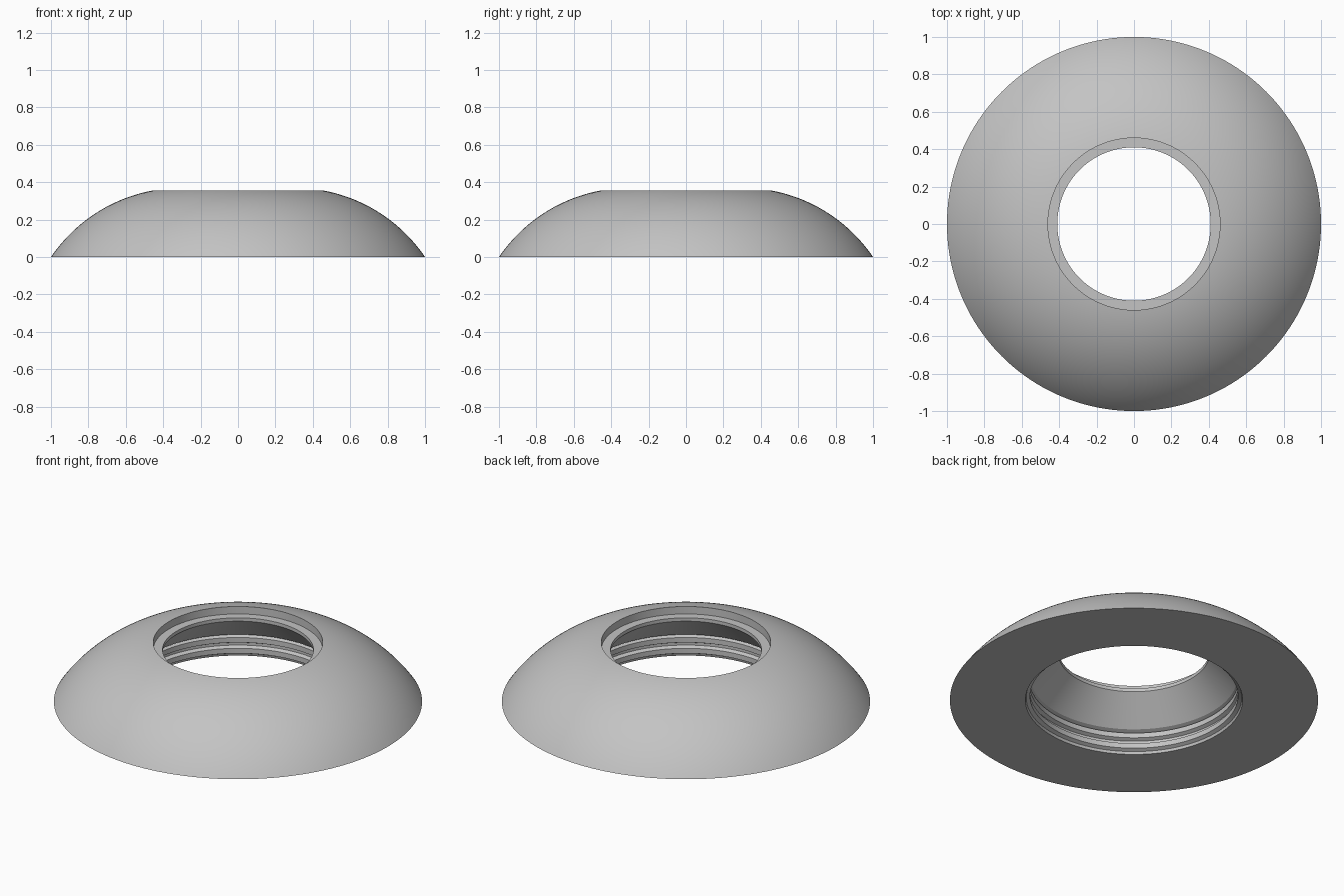
import bpy
import bmesh
from math import atan2, cos, sin, hypot, radians, tau
from mathutils import Vector

cube = bpy.data.objects.get("Cube")
if cube:
    bpy.data.objects.remove(cube, do_unlink=True)

# Single satin grey finish
grey = bpy.data.materials.new("satin grey")
grey.use_nodes = True
colour = (0.55, 0.55, 0.55, 1)
grey.diffuse_color = colour
grey.node_tree.nodes["Principled BSDF"].inputs["Base Color"].default_value = colour

SEGMENTS = 160
RIM_R, RIM_Z = 0.46, 0.355


def dome_arc(steps):
    """Circular arc from the base edge up to the top rim."""
    cr, cz = 0.302, -0.474
    radius = hypot(1 - cr, cz)
    start = atan2(-cz, 1 - cr)
    end = atan2(RIM_Z - cz, RIM_R - cr)
    angles = [start + (end - start) * i / steps for i in range(steps + 1)]
    return [(cr + radius * cos(a), cz + radius * sin(a)) for a in angles]


def revolve(name, profile):
    """Spin a closed (radius, height) profile around the z axis."""
    bm = bmesh.new()
    verts = [bm.verts.new((r, 0, z)) for r, z in profile]
    edges = [bm.edges.new((a, b)) for a, b in zip(verts, verts[1:] + verts[:1])]
    bmesh.ops.spin(bm, geom=verts + edges, cent=Vector(), axis=Vector((0, 0, 1)),
                   angle=tau, steps=SEGMENTS, use_merge=True)
    bmesh.ops.remove_doubles(bm, verts=bm.verts, dist=0.0001)
    bmesh.ops.recalc_face_normals(bm, faces=bm.faces)
    mesh = bpy.data.meshes.new(name)
    bm.to_mesh(mesh)
    bm.free()
    mesh.materials.append(grey)
    obj = bpy.data.objects.new(name, mesh)
    bpy.context.collection.objects.link(obj)
    bpy.ops.object.select_all(action="DESELECT")
    obj.select_set(True)
    bpy.context.view_layer.objects.active = obj
    bpy.ops.object.shade_smooth_by_angle(angle=radians(20))
    return obj


# Recessed seat and lip at the top, then the flared inside wall
seat = [(RIM_R, 0.31), (0.41, 0.31), (0.41, 0.29)]
flare = [(0.56, 0.14)]

# Two thread ridges in the lower bore
threads = []
for top in (0.13, 0.065):
    threads += [(0.585, top), (0.565, top - 0.01), (0.565, top - 0.04),
                (0.585, top - 0.05)]

# Flat underside closes the profile back to the base edge
revolve("domed_collar", dome_arc(32) + seat + flare + threads + [(0.59, 0)])
